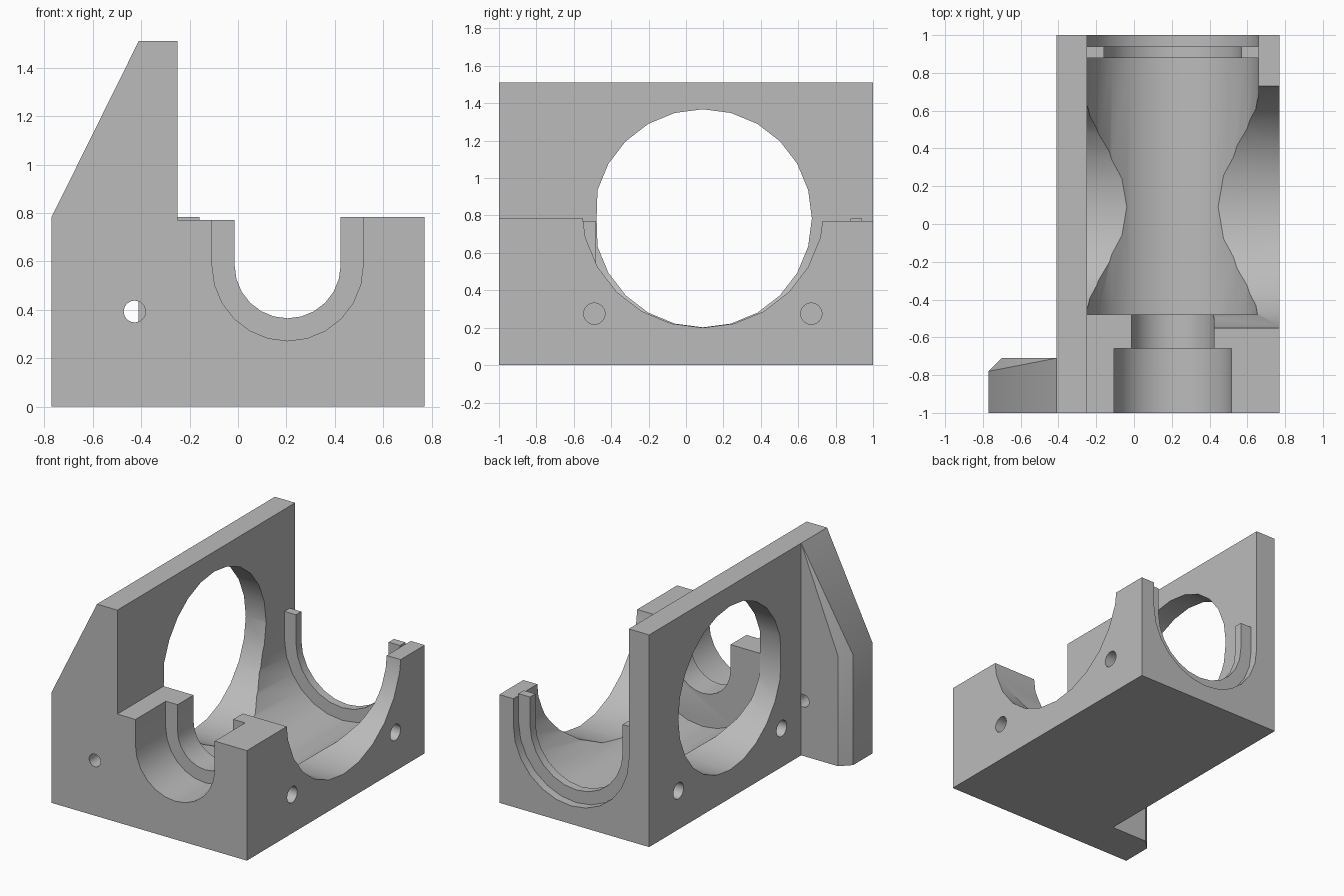
import bpy, bmesh
from math import sin, cos, pi

if "Cube" in bpy.data.objects:
    bpy.data.objects.remove(bpy.data.objects["Cube"], do_unlink=True)

grey = bpy.data.materials.new("plain grey")
grey.use_nodes = True
colour = (0.5, 0.5, 0.5, 1)
grey.diffuse_color = colour
grey.node_tree.nodes["Principled BSDF"].inputs["Base Color"].default_value = colour


def add_object(name, bm):
    bmesh.ops.recalc_face_normals(bm, faces=bm.faces)
    mesh = bpy.data.meshes.new(name)
    bm.to_mesh(mesh)
    bm.free()
    mesh.materials.append(grey)
    ob = bpy.data.objects.new(name, mesh)
    bpy.context.collection.objects.link(ob)
    return ob


def prism(name, outline, axis, lo, hi):
    """Extrude an (x, z) or (y, z) outline along the y or x axis."""
    bm = bmesh.new()
    place = (lambda u, v, t: (u, t, v)) if axis == "y" else (lambda u, v, t: (t, u, v))
    rings = [[bm.verts.new(place(u, v, t)) for u, v in outline] for t in (lo, hi)]
    for ring in rings:
        bm.faces.new(ring)
    n = len(outline)
    for i in range(n):
        j = (i + 1) % n
        bm.faces.new((rings[0][i], rings[0][j], rings[1][j], rings[1][i]))
    return add_object(name, bm)


def rect(u0, u1, v0, v1):
    return [(u0, v0), (u1, v0), (u1, v1), (u0, v1)]


def circle(u, v, r, n):
    return [(round(u + r * cos(2 * pi * i / n), 4), round(v + r * sin(2 * pi * i / n), 4))
            for i in range(n)]


def u_slot(r):
    """Half-round trough outline, open at the top."""
    cx, cz, n = 0.205, 0.584, 12
    arc = [(round(cx + r * cos(pi + pi * i / n), 4), round(cz + r * sin(pi + pi * i / n), 4))
           for i in range(n + 1)]
    return arc + [(round(cx + r, 4), 1.7), (round(cx - r, 4), 1.7)]


def combine(target, tool, operation="DIFFERENCE"):
    mod = target.modifiers.new(tool.name, "BOOLEAN")
    mod.operation = operation
    mod.solver = "EXACT"
    mod.object = tool
    bpy.context.view_layer.objects.active = target
    bpy.ops.object.modifier_apply(modifier=mod.name)
    bpy.data.objects.remove(tool, do_unlink=True)


# Base block with tall side wall
TOP, LOW, WALL = 0.783, 0.77, -0.25
body = prism("motor_bracket", [(-0.41, 0), (0.77, 0), (0.77, TOP), (WALL, TOP),
                               (WALL, 1.51), (-0.41, 1.51)], "y", -1, 1)

# Chamfered buttress at the front of the wall
bm = bmesh.new()
plan = [(-0.77, -1, TOP), (-0.77, -0.78, TOP), (-0.7, -0.71, TOP),
        (-0.41, -0.71, 1.51), (-0.41, -1, 1.51)]
for x, y, z in plan:
    bm.verts.new((x, y, 0))
    bm.verts.new((x, y, z))
bmesh.ops.convex_hull(bm, input=bm.verts)
bmesh.ops.dissolve_limit(bm, angle_limit=0.01, verts=bm.verts, edges=bm.edges)
combine(body, add_object("buttress", bm), "UNION")

bm = bmesh.new()
bm.from_mesh(body.data)
bmesh.ops.dissolve_limit(bm, angle_limit=0.01, verts=bm.verts, edges=bm.edges)
bm.to_mesh(body.data)
bm.free()

# Stepped trough along the length, leaving a retaining rib near the back
for r, lo, hi in ((0.455, -0.48, 0.88), (0.365, 0.8, 1.1), (0.455, 0.94, 1.1),
                  (0.219, -1.1, -0.4), (0.312, -1.1, -0.66)):
    combine(body, prism("trough", u_slot(r), "y", lo, hi))

# Slightly lowered top faces around the rib
for x0, x1, y0, y1 in ((WALL, 0.205, -1.1, 0.88), (0.205, 0.8, 0, 0.88),
                       (0.66, 0.8, 0.86, 0.96), (WALL, 0.8, 0.94, 1.1)):
    combine(body, prism("trim", rect(x0, x1, LOW, 1.8), "y", y0, y1))

# Large side openings: flat-sided one in the wall, wider one opposite
wall_hole = [(max(y, -0.478), z) for y, z in circle(0.09, 0.785, 0.583, 24)]
combine(body, prism("wall_opening", wall_hole, "x", -0.6, 0.205))
combine(body, prism("side_opening", circle(0.09, 0.85, 0.65, 24), "x", 0.205, 0.9))

# Blind screw holes on both sides
for y in (-0.49, 0.67):
    for lo, hi in ((0.59, 0.9), (-0.5, -0.23)):
        combine(body, prism("screw_hole", circle(y, 0.275, 0.057, 24), "x", lo, hi))

# Hole through the buttress
combine(body, prism("buttress_hole", circle(-0.427, 0.393, 0.045, 24), "y", -1.1, -0.709))

# Shading
bpy.ops.object.select_all(action="DESELECT")
body.select_set(True)
bpy.context.view_layer.objects.active = body
bpy.ops.object.shade_smooth_by_angle(angle=pi / 6)
